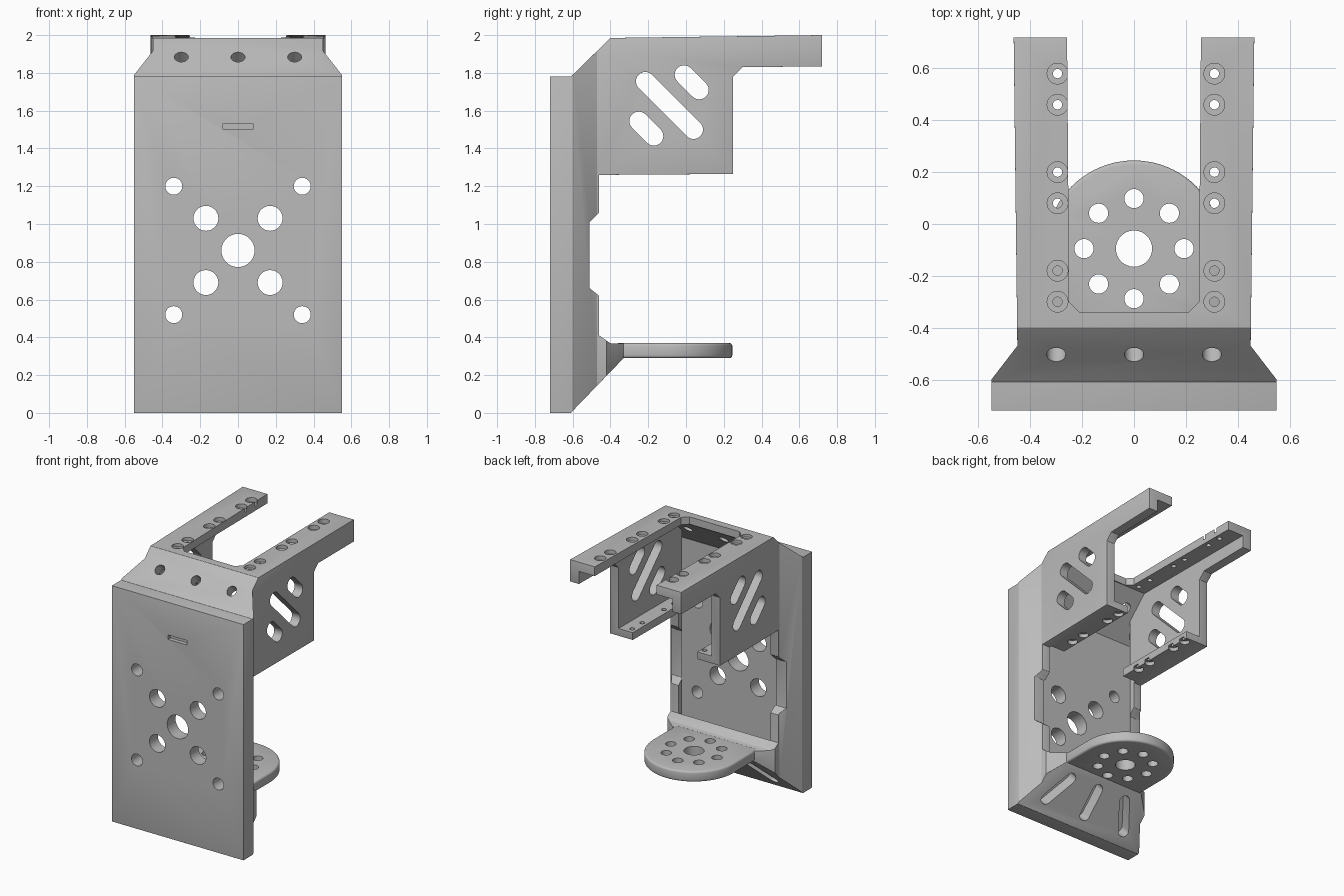
import bpy, bmesh
from math import pi, sin, cos, atan2
from mathutils import Matrix, Vector

if "Cube" in bpy.data.objects:
    bpy.data.objects.remove(bpy.data.objects["Cube"])

grey = bpy.data.materials.new("plain grey")
grey.use_nodes = True
grey.diffuse_color = (0.5, 0.5, 0.5, 1)
grey.node_tree.nodes["Principled BSDF"].inputs["Base Color"].default_value = (0.5, 0.5, 0.5, 1)


def frame(u, v, w, origin=(0, 0, 0)):
    """Drawing plane u, v with extrusion direction w."""
    m = Matrix((u, v, w)).transposed().to_4x4()
    return Matrix.Translation(origin) @ m


PLAN = frame((1, 0, 0), (0, 1, 0), (0, 0, 1))
SIDE = frame((0, 1, 0), (0, 0, 1), (1, 0, 0))
FRONT = frame((1, 0, 0), (0, 0, 1), (0, 1, 0))
S = 0.5 ** 0.5
TOP_SLOPE = frame((1, 0, 0), (0, S, S), (0, -S, S), (0, -0.505, 1.885))
LOW_SLOPE = frame((1, 0, 0), (0, S, S), (0, S, -S), (0, -0.465, 0.15))


def arc(c, r, start, end, n):
    return [(c[0] + r * cos(start + (end - start) * i / n),
             c[1] + r * sin(start + (end - start) * i / n)) for i in range(n + 1)]


def circle(x, y, r):
    return arc((x, y), r, 0, 2 * pi, 28)[:-1]


def slot(a, b, r):
    t = atan2(b[1] - a[1], b[0] - a[0])
    return arc(b, r, t - pi / 2, t + pi / 2, 12) + arc(a, r, t + pi / 2, t + 1.5 * pi, 12)


def mirrored(half):
    return half + [(-x, y) for x, y in reversed(half)]


def solid(name, m, outlines, lo, hi):
    """One object made of extruded outlines."""
    bm = bmesh.new()
    for pts in outlines:
        rings = [[bm.verts.new(m @ Vector((u, v, w))) for u, v in pts] for w in (lo, hi)]
        bm.faces.new(rings[0][::-1])
        bm.faces.new(rings[1])
        for i in range(len(pts)):
            j = (i + 1) % len(pts)
            bm.faces.new((rings[0][i], rings[0][j], rings[1][j], rings[1][i]))
    bmesh.ops.recalc_face_normals(bm, faces=bm.faces)
    mesh = bpy.data.meshes.new(name)
    bm.to_mesh(mesh)
    bm.free()
    mesh.materials.append(grey)
    obj = bpy.data.objects.new(name, mesh)
    bpy.context.collection.objects.link(obj)
    return obj


def apply(obj, mod):
    bpy.context.view_layer.objects.active = obj
    bpy.ops.object.modifier_apply(modifier=mod.name)


def combine(obj, tool, operation="DIFFERENCE"):
    mod = obj.modifiers.new("boolean", "BOOLEAN")
    mod.operation, mod.object, mod.solver = operation, tool, "EXACT"
    apply(obj, mod)
    bpy.data.objects.remove(tool)


def cut(obj, m, outlines, lo, hi):
    combine(obj, solid("cutter", m, outlines, lo, hi))


def bevel(obj, width):
    mod = obj.modifiers.new("bevel", "BEVEL")
    mod.width, mod.segments, mod.limit_method, mod.angle_limit = width, 3, "ANGLE", 0.6
    apply(obj, mod)


# Outer form: side profile crossed with the plan outline
profile = [(-.72, 0), (-.61, 0), (-.33, .29), (-.33, .368), (-.40, .368), (-.46, .41),
           (-.46, .62), (-.51, .66), (-.51, 1.01), (-.46, 1.06), (-.46, 1.26), (.25, 1.265),
           (.25, 1.78), (.30, 1.83), (.72, 1.835), (.72, 2.0), (-.40, 1.985),
           (-.61, 1.78), (-.72, 1.78)]
shell = solid("bracket_shell", SIDE, [profile], -1, 1)
plan = mirrored([(.55, -.8), (.55, -.6), (.45, -.47), (.465, .8)])
combine(shell, solid("plan", PLAN, [plan], -1, 3), "INTERSECT")
neck = [(.45, -.42), (.335, -.325), (.335, -.2), (.7, -.2), (.7, -.42)]
cut(shell, PLAN, [neck, [(-x, y) for x, y in neck]], -.2, .5)
bevel(shell, 0.02)

# Hollow inside, leaving plate, side walls and flanges
hollow = solid("hollow", SIDE, [[(-.62, .22), (-.46, .41), (-.44, .45), (-.44, 1.32), (.9, 1.32),
                                 (.9, 1.93), (-.347, 1.93), (-.62, 1.657)]], -.9, .9)
inner = mirrored([(.477, -.65), (.477, -.62), (.385, -.5), (.392, .95)])
combine(hollow, solid("inner", PLAN, [inner], -1, 3), "INTERSECT")
combine(shell, hollow)
cut(shell, PLAN, [mirrored([(.21, -.34), (.25, -.30), (.26, .95)])], 1.8, 2.2)
cut(shell, PLAN, [mirrored([(.27, -.5), (.27, .95)])], 1.15, 1.45)

# Front plate holes and shallow marker slot
holes = [circle(0, .86, .088)]
for sx in (-1, 1):
    for sz in (-1, 1):
        holes += [circle(.17 * sx, .86 + .17 * sz, .066), circle(.34 * sx, .86 + .34 * sz, .045)]
cut(shell, FRONT, holes, -.8, -.55)
cut(shell, FRONT, [[(-.08, 1.5), (.08, 1.5), (.08, 1.533), (-.08, 1.533)]], -.8, -.69)

# Side wall diagonal slots
cut(shell, SIDE, [slot((-.215, 1.755), (.04, 1.50), .05), slot((-.01, 1.79), (.07, 1.71), .05),
                  slot((-.25, 1.545), (-.17, 1.465), .05)], -.8, .8)

# Upper slope holes and fanned lower slots
cut(shell, TOP_SLOPE, [circle(x, 0, .037) for x in (-.3, 0, .3)], -.13, .1)
cut(shell, LOW_SLOPE, [slot((x * 1.18, -.1), (x * .82, .1), .04) for x in (-.3, 0, .3)], -.1, .1)

# Counterbored screw holes in the rails and lower flanges
rows = (-.30, -.18, .08, .20, .46, .58)


def screws(r, ys):
    return [circle(x, y, r) for x in (-.295, .31) for y in ys]


cut(shell, PLAN, screws(.04, rows), 1.965, 2.1)
cut(shell, PLAN, screws(.018, rows), 1.88, 2.1)
cut(shell, PLAN, screws(.035, rows[:4]), 1.2, 1.29)
cut(shell, PLAN, screws(.018, rows[:4]), 1.2, 1.36)

# Round lower shelf with a ring of holes
outline = [(-.34, -.37), (.34, -.37)] + arc((0, -.095), .34, 0, pi, 40)
shelf = solid("round_shelf", PLAN, [outline], .29, .37)
bevel(shelf, 0.015)
ring = [circle(.193 * cos(i * pi / 4), -.095 + .193 * sin(i * pi / 4), .037) for i in range(8)]
cut(shelf, PLAN, ring + [circle(0, -.095, .07)], .2, .5)

# Smooth rounded faces, keep edges crisp
for obj in (shell, shelf):
    bpy.ops.object.select_all(action="DESELECT")
    obj.select_set(True)
    bpy.context.view_layer.objects.active = obj
    bpy.ops.object.shade_smooth_by_angle(angle=0.55)
